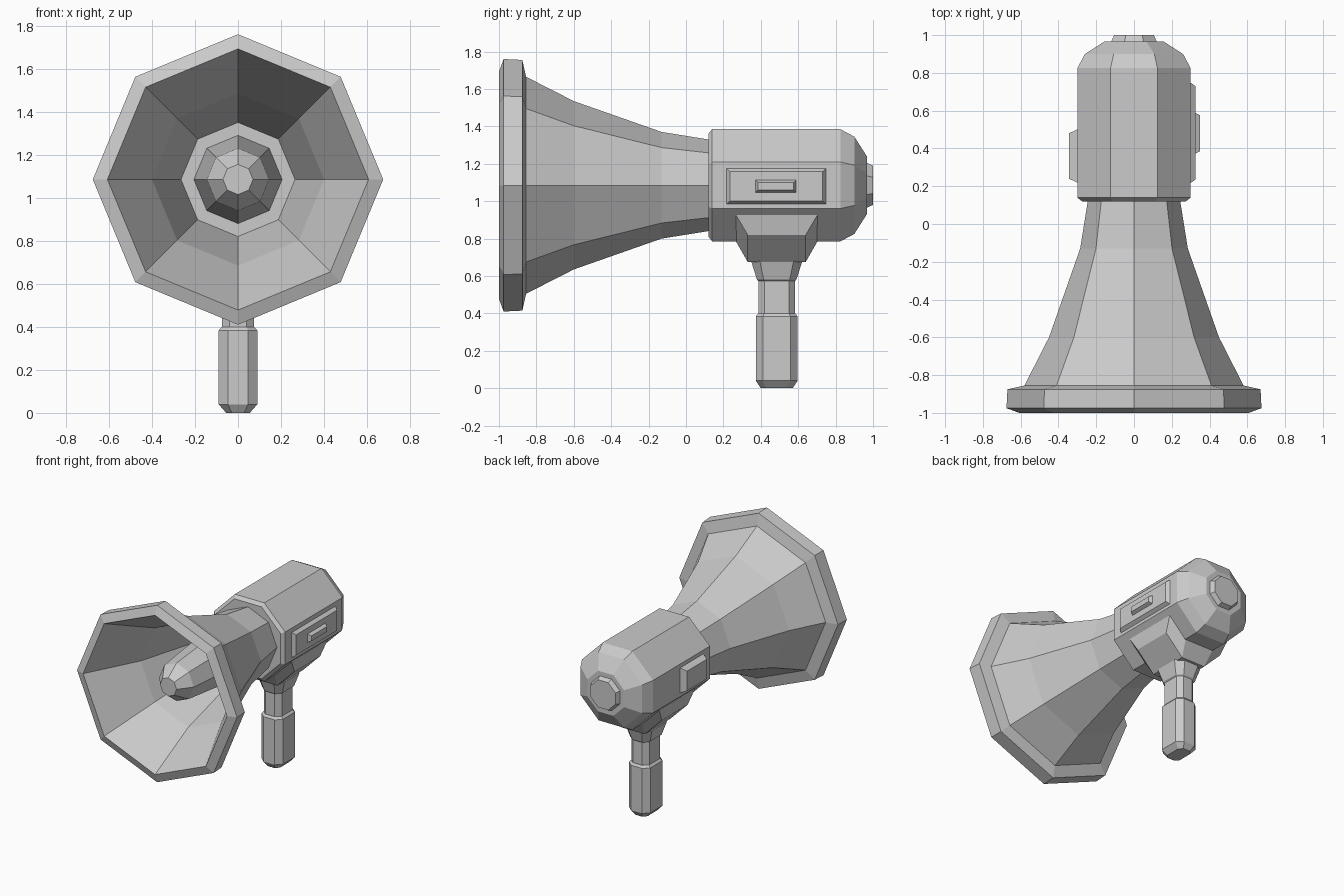
import bpy, bmesh, math
from mathutils import Vector

cube = bpy.data.objects.get("Cube")
if cube:
    bpy.data.objects.remove(cube, do_unlink=True)

AXIS_Z = 1.085
GRIP_Y = 0.485

grey = bpy.data.materials.new("plain_grey")
grey.use_nodes = True
colour = (0.6, 0.6, 0.6, 1)
grey.diffuse_color = colour
grey.node_tree.nodes["Principled BSDF"].inputs["Base Color"].default_value = colour


def finish(name, bm):
    bmesh.ops.recalc_face_normals(bm, faces=bm.faces)
    mesh = bpy.data.meshes.new(name)
    bm.to_mesh(mesh)
    bm.free()
    mesh.materials.append(grey)
    obj = bpy.data.objects.new(name, mesh)
    bpy.context.collection.objects.link(obj)
    return obj


def loft(name, rings):
    """Skin a stack of equal rings and cap both ends."""
    bm = bmesh.new()
    loops = [[bm.verts.new(p) for p in ring] for ring in rings]
    n = len(loops[0])
    for a, b in zip(loops, loops[1:]):
        for i in range(n):
            j = (i + 1) % n
            bm.faces.new((a[i], a[j], b[j], b[i]))
    bm.faces.new(loops[0])
    bm.faces.new(loops[-1])
    return finish(name, bm)


def octagon(y, r, turn):
    angles = [math.pi / 4 * (i + turn) for i in range(8)]
    return [(r * math.cos(a), y, AXIS_Z + r * math.sin(a)) for a in angles]


def lathe(name, profile, flat=False):
    """Eight-sided turning along y; flat turns radii into face distances."""
    k = 1 / math.cos(math.pi / 8) if flat else 1
    return loft(name, [octagon(y, r * k, 0.5 if flat else 0) for y, r in profile])


def post(name, profile):
    """Upright post with cut corners from (z, half width, half depth)."""
    rings = []
    for z, w, d in profile:
        quarter = [(w, d * 0.66), (w * 0.52, d)]
        half = quarter + [(-x, y) for x, y in reversed(quarter)]
        outline = half + [(-x, -y) for x, y in half]
        rings.append([(x, GRIP_Y + y, z) for x, y in outline])
    return loft(name, rings)


def side_plate(name, side, x0, x1, y0, y1, z0, z1, slope):
    """Raised plate on a flank with sloping borders."""
    rings = []
    for x, s in ((x0, 0), (x1, slope)):
        rings.append([(side * x, y0 + s, z0 + s), (side * x, y1 - s, z0 + s),
                      (side * x, y1 - s, z1 - s), (side * x, y0 + s, z1 - s)])
    return loft(name, rings)


# Horn: outside, rim, inside, throat and the central bullet
lathe("horn", [
    (0.2, 0.235), (0.12, 0.245), (-0.13, 0.285), (-0.6, 0.45), (-0.855, 0.58),
    (-0.875, 0.67), (-0.975, 0.675), (-1.0, 0.607), (-0.6, 0.4), (-0.13, 0.265),
    (-0.13, 0.205), (-0.74, 0.145), (-0.84, 0.07)])

# Body and rear cap
lathe("body", [(0.12, 0.275), (0.14, 0.3), (0.825, 0.3), (0.9, 0.26), (0.967, 0.155)], True)
lathe("rear_cap", [(0.94, 0.12), (0.967, 0.12), (1.0, 0.105)], True)

# Flank details
side_plate("control_panel", 1, 0.29, 0.325, 0.21, 0.755, 0.977, 1.183, 0.025)
side_plate("control_button", 1, 0.32, 0.35, 0.37, 0.59, 1.045, 1.115, 0.015)
side_plate("side_block", -1, 0.29, 0.345, 0.215, 0.505, 0.985, 1.185, 0.025)

# Saddle under the body that carries the grip
bm = bmesh.new()
for s in (-1, 1):
    for x, z, half in ((0.265, 0.925, 0.217), (0.12, 0.783, 0.217),
                       (0.245, 0.82, 0.155), (0.1, 0.675, 0.155)):
        for e in (-1, 1):
            bm.verts.new(Vector((s * x, GRIP_Y + e * half, z)))
bmesh.ops.convex_hull(bm, input=bm.verts)
bmesh.ops.dissolve_limit(bm, angle_limit=0.03, verts=bm.verts, edges=bm.edges)
finish("saddle", bm)

# Collar, neck and grip
post("grip_collar", [(0.68, 0.115, 0.137), (0.582, 0.085, 0.106), (0.57, 0.07, 0.095)])
post("grip_neck", [(0.6, 0.075, 0.098), (0.38, 0.075, 0.098)])
post("grip", [(0.4, 0.075, 0.1), (0.383, 0.09, 0.112), (0.04, 0.09, 0.112), (0.0, 0.055, 0.085)])
